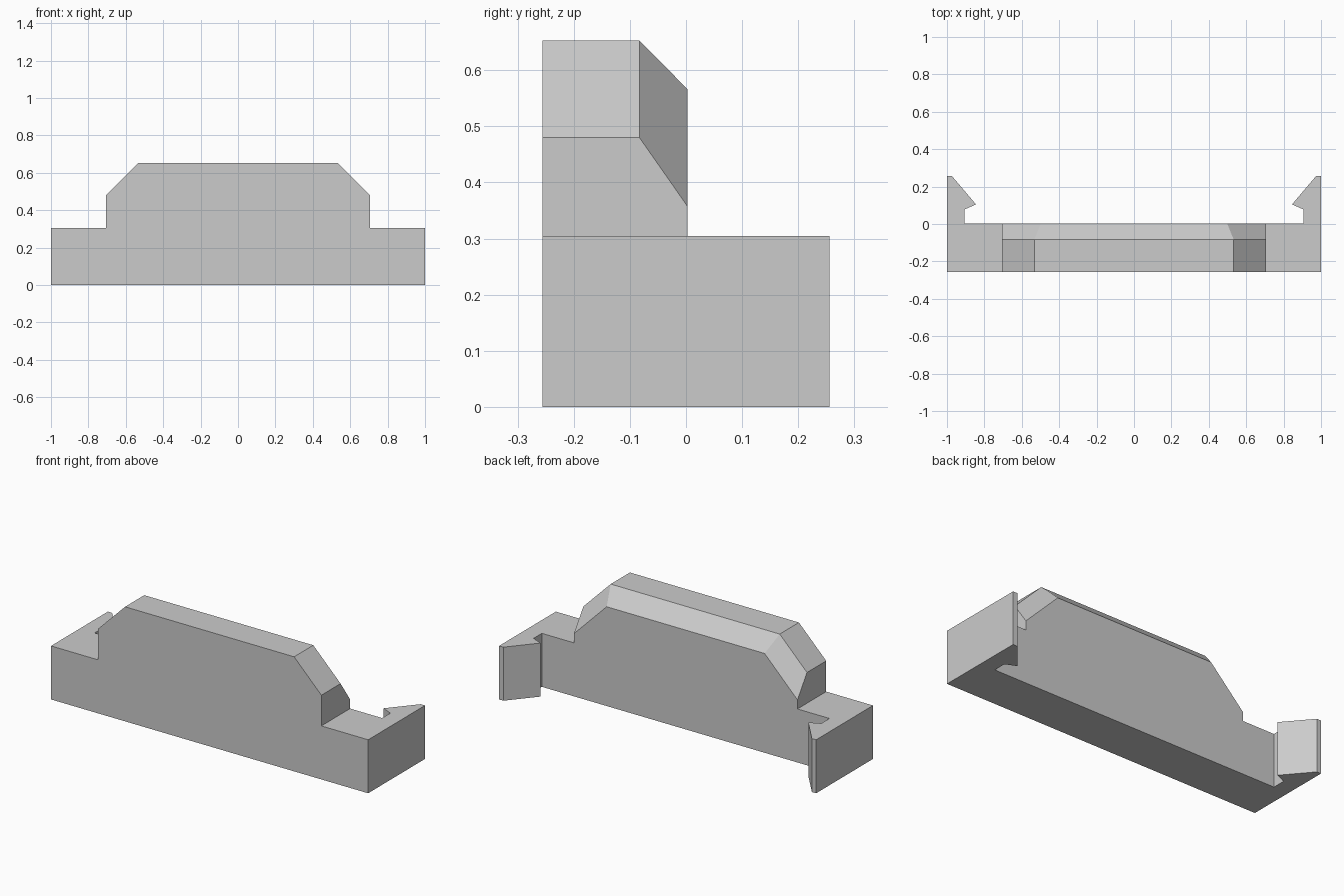
import bpy
import bmesh

cube = bpy.data.objects.get("Cube")
if cube:
    bpy.data.objects.remove(cube, do_unlink=True)

grey = bpy.data.materials.new("light grey")
grey.use_nodes = True
colour = (0.6, 0.6, 0.6, 1)
grey.diffuse_color = colour
grey.node_tree.nodes["Principled BSDF"].inputs["Base Color"].default_value = colour

FRONT, BACK, LEDGE = -0.256, 0.003, 0.305


def mirrored(half):
    """Close a right-hand chain of points with its mirror image."""
    return half + [(-a, b) for a, b in reversed(half)]


def loft(name, rings):
    """Join matching rings of points with flat sides and cap both ends."""
    bm = bmesh.new()
    loops = [[bm.verts.new(p) for p in ring] for ring in rings]
    count = len(loops[0])
    for a, b in zip(loops, loops[1:]):
        for i in range(count):
            j = (i + 1) % count
            bm.faces.new((a[i], a[j], b[j], b[i]))
    bm.faces.new(loops[0])
    bm.faces.new(loops[-1])
    bmesh.ops.recalc_face_normals(bm, faces=bm.faces)
    mesh = bpy.data.meshes.new(name)
    bm.to_mesh(mesh)
    bm.free()
    mesh.materials.append(grey)
    obj = bpy.data.objects.new(name, mesh)
    bpy.context.collection.objects.link(obj)
    return obj


# Long base with a barbed clip arm at each end, extruded upward
plan = mirrored([(1, FRONT), (1, 0.256), (0.973, 0.256), (0.845, 0.105),
                 (0.907, 0.077), (0.907, BACK)])
loft("clip_base", [[(x, y, z) for x, y in plan] for z in (0, LEDGE)])

# Raised panel with cut corners and a bevelled rear edge
outer = mirrored([(0.705, LEDGE), (0.705, 0.48), (0.533, 0.653)])
inner = mirrored([(0.705, LEDGE), (0.705, 0.357), (0.498, 0.566)])
sections = [(FRONT, outer), (-0.083, outer), (BACK, inner)]
loft("raised_panel", [[(x, y, z) for x, z in ring] for y, ring in sections])
